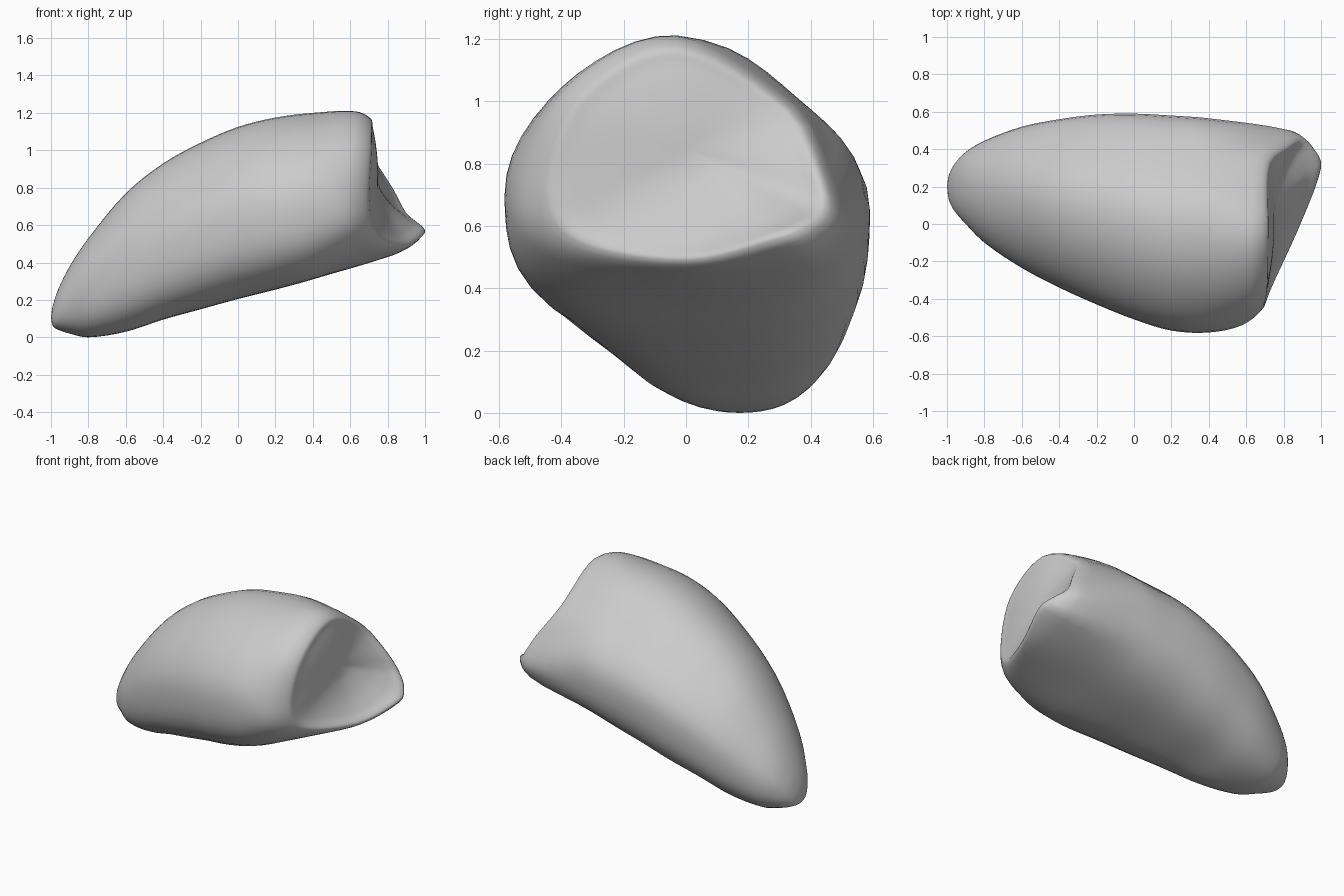
import bpy
import bmesh
from math import sin, cos, pi
from mathutils import Vector

cube = bpy.data.objects.get("Cube")
if cube:
    bpy.data.objects.remove(cube)

SIDES = 48
STEPS = 4

# Cross-sections along the body: x, top, bottom, back, front, height of widest point, flattening
SECTIONS = [
    (-0.99, 0.17, 0.06, 0.26, 0.13, 0.11, 0),
    (-0.96, 0.26, 0.04, 0.32, 0.07, 0.15, 0),
    (-0.9, 0.38, 0.02, 0.385, 0, 0.2, 0),
    (-0.8, 0.53, 0, 0.445, -0.1, 0.26, 0.02),
    (-0.6, 0.77, 0.03, 0.52, -0.235, 0.4, 0.06),
    (-0.4, 0.93, 0.095, 0.56, -0.34, 0.51, 0.09),
    (-0.2, 1.04, 0.15, 0.585, -0.43, 0.59, 0.1),
    (0, 1.125, 0.205, 0.59, -0.51, 0.65, 0.1),
    (0.2, 1.175, 0.255, 0.58, -0.57, 0.68, 0.11),
    (0.4, 1.2, 0.31, 0.565, -0.58, 0.7, 0.11),
]

# Rim of the hollow end: angle in degrees, then x, y, z and width of the rounding
RIM = [
    (0, 0.9, 0.45, 0.66, 0.12), (22, 0.83, 0.42, 0.79, 0.1), (45, 0.72, 0.33, 0.97, 0.09),
    (90, 0.71, -0.03, 1.17, 0.12), (135, 0.705, -0.34, 1.02, 0.14), (180, 0.69, -0.45, 0.72, 0.2),
    (225, 0.73, -0.35, 0.55, 0.19), (270, 0.89, 0, 0.49, 0.15), (315, 1, 0.3, 0.56, 0.27),
    (337, 0.97, 0.39, 0.6, 0.2),
]
HOLLOW = Vector((0.75, 0, 0.85))


def spline(knots, points, i, t):
    """Smooth curve through points i and i + 1, with uneven knots."""
    def slope(j):
        a, b = max(j - 1, 0), min(j + 1, len(points) - 1)
        return (points[b] - points[a]) / (knots[b] - knots[a])
    h = knots[i + 1] - knots[i]
    return (points[i] * (1 + 2 * t) * (1 - t) ** 2 + points[i + 1] * t * t * (3 - 2 * t)
            + (slope(i) * t * (1 - t) ** 2 - slope(i + 1) * t * t * (1 - t)) * h)


def section_point(section, a):
    x, top, bottom, back, front, side, flat = section
    c, s = cos(a), sin(a)
    # Flattened on the upper back, slightly on the upper front, fuller below
    bulge = 0.045 + 0.5 * flat if s < 0 else -flat if c > 0 else -0.3 * flat
    scale = 1 + bulge * sin(2 * a) ** 2
    mid = (back + front) / 2
    height = top - side if s > 0 else side - bottom
    return Vector((x, mid + c * scale * (back - front) / 2, side + s * scale * height))


# Close the rim loop by repeating points on both ends
closed = ([(r[0] - 360, *r[1:]) for r in RIM[-2:]] + RIM
          + [(r[0] + 360, *r[1:]) for r in RIM[:2]])
rim_knots = [r[0] for r in closed]
rim_points = [Vector(r[1:]) for r in closed]


def rim_point(a):
    deg = a * 180 / pi
    i = max(j for j, k in enumerate(rim_knots) if k <= deg)
    p = spline(rim_knots, rim_points, i, (deg - rim_knots[i]) / (rim_knots[i + 1] - rim_knots[i]))
    return p.to_3d(), p.w


def shoulder(rim, width):
    out = HOLLOW + (rim - HOLLOW) * (1 + width)
    return Vector((rim.x - 0.04 - width * 0.35, out.y, out.z))


def hollow_point(rim, f):
    p = HOLLOW.lerp(rim, f)
    p.x = HOLLOW.x + (rim.x - HOLLOW.x) * f * f
    return p


# One smooth line from the tail tip, over the rim, to the middle of the hollow
lines = []
for n in range(SIDES):
    a = 2 * pi * n / SIDES
    rim, width = rim_point(a)
    pts = [Vector((-1, 0.2, 0.11))]
    pts += [section_point(s, a) for s in SECTIONS]
    pts += [shoulder(rim, width), rim]
    pts += [hollow_point(rim, f) for f in (0.85, 0.6, 0.3, 0.1, 0)]
    knots = [0]
    for p, q in zip(pts, pts[1:]):
        knots.append(knots[-1] + (q - p).length)
    line = [spline(knots, pts, i, t / STEPS) for i in range(len(pts) - 1) for t in range(STEPS)]
    lines.append(line[1:])

# Skin the lines into a closed body
bm = bmesh.new()
grid = [[bm.verts.new(p) for p in line] for line in lines]
tail = bm.verts.new((-1, 0.2, 0.11))
middle = bm.verts.new(HOLLOW)
for n in range(SIDES):
    g, h = grid[n], grid[(n + 1) % SIDES]
    bm.faces.new((tail, h[0], g[0]))
    bm.faces.new((middle, g[-1], h[-1]))
    for i in range(len(g) - 1):
        bm.faces.new((g[i], h[i], h[i + 1], g[i + 1]))
bmesh.ops.recalc_face_normals(bm, faces=bm.faces)
for f in bm.faces:
    f.smooth = True
mesh = bpy.data.meshes.new("hollow_ended_body")
bm.to_mesh(mesh)
bm.free()
body = bpy.data.objects.new("hollow_ended_body", mesh)
bpy.context.collection.objects.link(body)

grey = bpy.data.materials.new("light_grey")
grey.use_nodes = True
grey.diffuse_color = (0.6, 0.6, 0.6, 1)
grey.node_tree.nodes["Principled BSDF"].inputs["Base Color"].default_value = (0.6, 0.6, 0.6, 1)
mesh.materials.append(grey)
